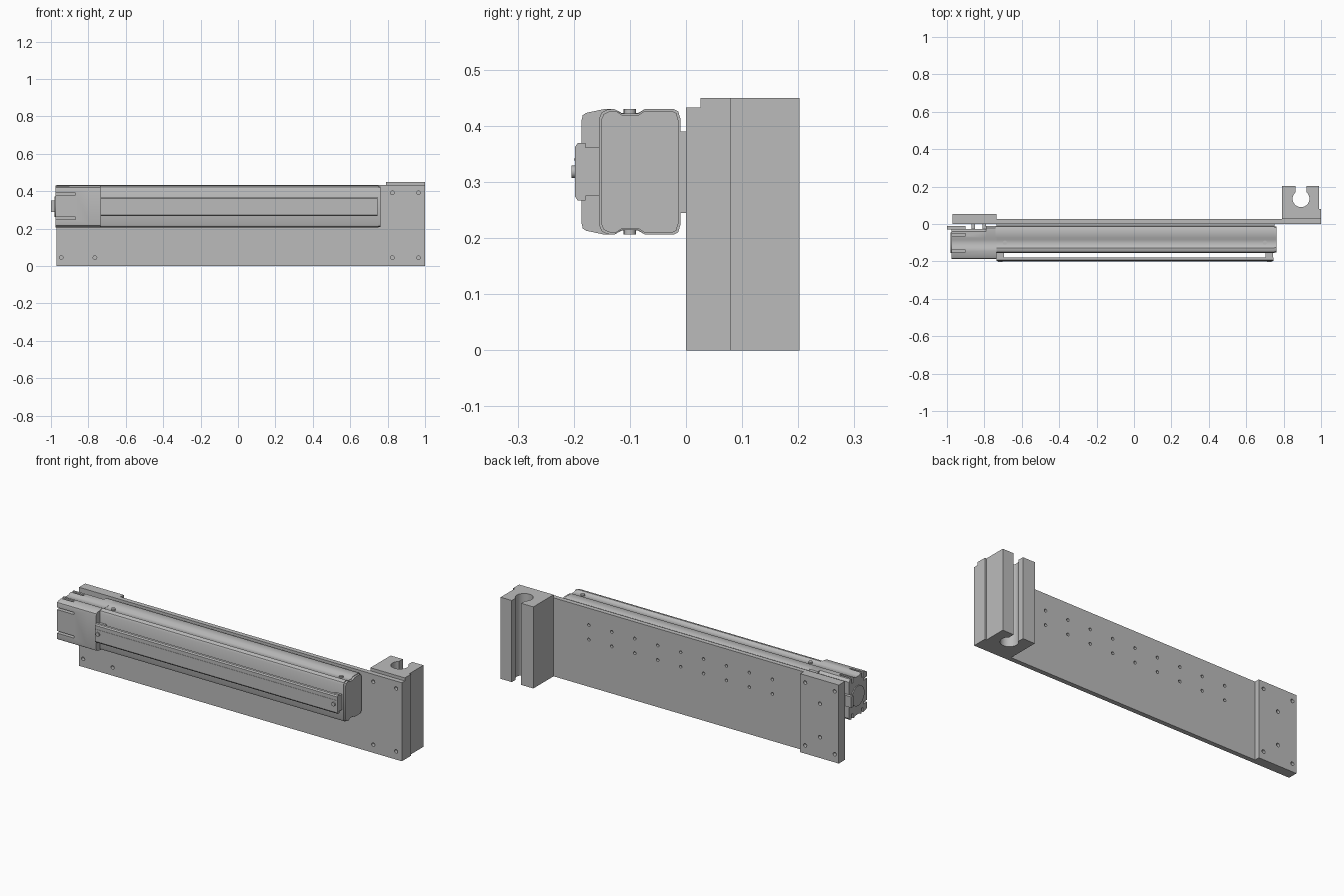
import bpy, bmesh, math
from mathutils import Matrix, Vector

if "Cube" in bpy.data.objects:
    bpy.data.objects.remove(bpy.data.objects["Cube"], do_unlink=True)

GREY = (0.5, 0.5, 0.5, 1)
metal = bpy.data.materials.new("plain grey metal")
metal.use_nodes = True
metal.diffuse_color = GREY
metal.node_tree.nodes["Principled BSDF"].inputs["Base Color"].default_value = GREY
MID = 0.318  # height of the actuator axis


def finish(name, bm, smooth=False):
    bmesh.ops.recalc_face_normals(bm, faces=bm.faces)
    mesh = bpy.data.meshes.new(name)
    bm.to_mesh(mesh)
    bm.free()
    mesh.materials.append(metal)
    ob = bpy.data.objects.new(name, mesh)
    bpy.context.collection.objects.link(ob)
    if smooth:
        activate(ob)
        bpy.ops.object.shade_smooth_by_angle(angle=math.radians(35))
    return ob


def activate(ob):
    bpy.ops.object.select_all(action='DESELECT')
    ob.select_set(True)
    bpy.context.view_layer.objects.active = ob


def add_box(bm, x, y, z):
    size = Vector((x[1] - x[0], y[1] - y[0], z[1] - z[0]))
    mid = Vector((x[0] + x[1], y[0] + y[1], z[0] + z[1])) / 2
    bmesh.ops.create_cube(bm, size=1, matrix=Matrix.Translation(mid) @ Matrix.Diagonal((*size, 1)))


def boxes(name, *specs):
    bm = bmesh.new()
    for s in specs:
        add_box(bm, *s)
    return finish(name, bm)


def rods(name, centres, r, length, axis, sides=16):
    turn = {'x': Matrix.Rotation(math.pi / 2, 4, 'Y'),
            'y': Matrix.Rotation(math.pi / 2, 4, 'X'), 'z': Matrix()}[axis]
    bm = bmesh.new()
    for c in centres:
        bmesh.ops.create_cone(bm, cap_ends=True, segments=sides, radius1=r, radius2=r,
                              depth=length, matrix=Matrix.Translation(c) @ turn)
    return finish(name, bm, True)


def prism(name, points, axis, lo, hi, smooth=False):
    """Extrude a profile: (y, z) points along x, or (x, y) points along z."""
    place = (lambda p: (lo, *p)) if axis == 'x' else (lambda p: (*p, lo))
    shift = Vector((hi - lo, 0, 0)) if axis == 'x' else Vector((0, 0, hi - lo))
    bm = bmesh.new()
    face = bm.faces.new([bm.verts.new(place(p)) for p in points])
    ext = bmesh.ops.extrude_face_region(bm, geom=[face], use_keep_orig=True)
    bmesh.ops.translate(bm, vec=shift, verts=[g for g in ext['geom'] if isinstance(g, bmesh.types.BMVert)])
    return finish(name, bm, smooth)


def mirrored(half):
    """Close an upper half profile by mirroring it about the actuator axis."""
    return [(y, MID + d) for y, d in half] + [(y, MID - d) for y, d in reversed(half)]


def cut(ob, cutter):
    mod = ob.modifiers.new("cut", 'BOOLEAN')
    mod.operation, mod.object, mod.solver = 'DIFFERENCE', cutter, 'EXACT'
    activate(ob)
    bpy.ops.object.modifier_apply(modifier=mod.name)
    bpy.data.objects.remove(cutter, do_unlink=True)


# Long mounting plate and the pad behind its motor end
plate = boxes("mounting_plate", ((-0.97, 1.0), (0, 0.026), (0, 0.433)))
pad = boxes("back_pad", ((-0.97, -0.735), (0.026, 0.054), (0, 0.433)))
corner = [(x, 0, z) for x in (-0.945, -0.765, 0.825, 0.965) for z in (0.045, 0.392)]
rows = [(0.575 - 0.14 * i, 0.026, z) for i in range(9) for z in (0.26, 0.34)]
cut(plate, rods("plate_corner_cutter", corner, 0.01, 0.04, 'y'))
cut(plate, rods("plate_row_cutter", rows, 0.008, 0.03, 'y'))
pad_holes = [(x, 0.054, z) for x in (-0.945, -0.765) for z in (0.045, 0.392)]
pad_holes += [(-0.855, 0.054, z) for z in (0.115, 0.3)]
cut(pad, rods("pad_cutter", pad_holes, 0.01, 0.04, 'y'))

# Clamp block with a keyhole slot open to the back
cx, cy, r, half_slot = 0.893, 0.135, 0.045, 0.029
a0 = math.acos(half_slot / r)
sweep = math.pi + 2 * a0
arc = [(cx + r * math.cos(a0 - sweep * i / 28), cy + r * math.sin(a0 - sweep * i / 28)) for i in range(29)]
outline = [(0.79, 0.026), (1.0, 0.026), (1.0, 0.08), (0.99, 0.08), (0.99, 0.202), (cx + half_slot, 0.202)]
outline += arc + [(cx - half_slot, 0.202), (0.79, 0.202)]
prism("clamp_block", outline, 'z', 0, 0.45, True)

# Actuator body, its end cap and the strip joining it to the plate
shell = mirrored([(-0.155, 0.095), (-0.15, 0.106), (-0.14, 0.111), (-0.128, 0.112), (-0.115, 0.104),
                  (-0.085, 0.104), (-0.073, 0.112), (-0.022, 0.112), (-0.014, 0.108), (-0.01, 0.095)])
prism("actuator_body", shell, 'x', -0.74, 0.752, True)
prism("end_cap", [(-0.0825 + (y + 0.0825) * 0.95, MID + (z - MID) * 0.97) for y, z in shell],
      'x', 0.752, 0.763, True)
boxes("joining_strip", ((-0.735, 0.75), (-0.012, 0), (0.245, 0.39)))
rods("body_bolts", [(x, -0.1, MID + s * 0.106) for x in (-0.69, 0.7) for s in (-1, 1)], 0.011, 0.012, 'z')

# Motor collar and slotted motor head
front = [(-0.186, 0.092), (-0.184, 0.101), (-0.178, 0.105), (-0.145, 0.112), (-0.128, 0.112),
         (-0.115, 0.105), (-0.085, 0.105), (-0.073, 0.112)]
prism("motor_collar", mirrored(front + [(-0.022, 0.112), (-0.01, 0.095)]), 'x', -0.79, -0.735, True)
head = prism("motor_head", mirrored(front + [(-0.04, 0.112), (-0.028, 0.1)]), 'x', -0.975, -0.79, True)
slots = [((-1, -0.87), (-0.2, -0.155), (z - 0.006, z + 0.006)) for z in (MID - 0.062, MID + 0.068)]
for s in (-1, 1):
    for y in (-0.145, -0.058):
        z = sorted((MID + s * 0.085, MID + s * 0.13))
        slots.append(((-1, -0.9), (y - 0.006, y + 0.006), z))
cut(head, boxes("slot_cutter", *slots))
boxes("motor_lugs", *[((x, x + 0.02), (-0.03, 0), (0.25, 0.39)) for x in (-0.87, -0.81)])
rods("motor_cap", [(-0.975, -0.1, MID)], 0.055, 0.012, 'x', 24)
boxes("connector", ((-1.0, -0.9), (-0.03, -0.012), (0.29, 0.35)))

# Front rail: shallow channel with rolled lips, held on two end brackets
prism("front_rail", mirrored([(-0.188, 0.026), (-0.188, 0.042), (-0.179, 0.042), (-0.179, 0.051),
                              (-0.193, 0.051), (-0.198, 0.044), (-0.198, 0.024)]),
      'x', -0.735, 0.745)
boxes("rail_ridge", ((-0.73, 0.74), (-0.1995, -0.197), (0.338, 0.342)))
boxes("rail_brackets", *[((x, x + 0.04), (-0.188, -0.15), (0.275, 0.361)) for x in (-0.735, 0.703)])
rods("rail_screws", [(x, -0.2, MID) for x in (-0.715, 0.723)], 0.011, 0.009, 'y')
